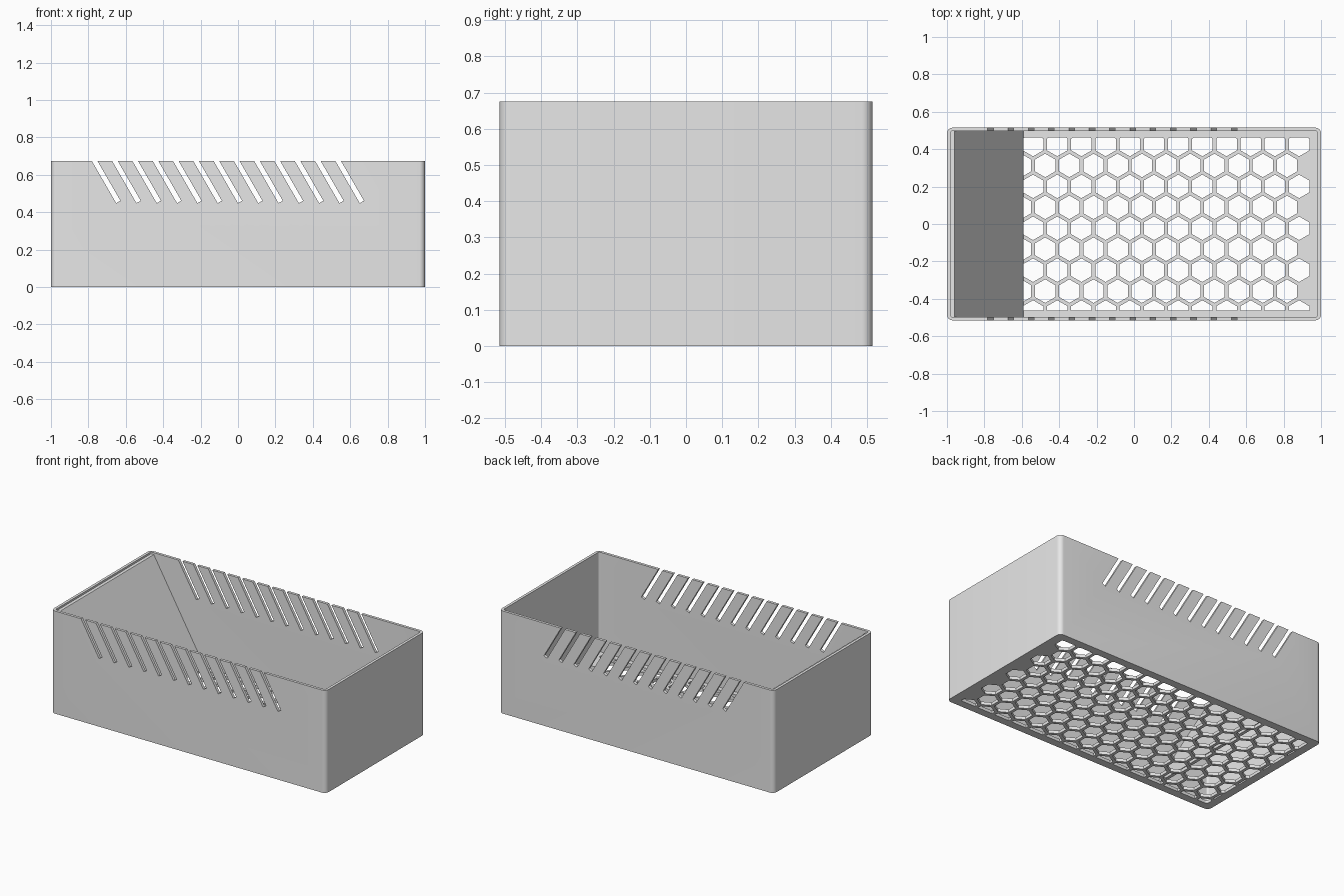
import bpy, bmesh, math
from mathutils import Vector, Matrix

if "Cube" in bpy.data.objects:
    bpy.data.objects.remove(bpy.data.objects["Cube"], do_unlink=True)

LENGTH, WIDTH, HEIGHT = 2.0, 1.03, 0.675
WALL, FLOOR, RADIUS = 0.018, 0.02, 0.03
IN_X, IN_Y = LENGTH / 2 - WALL, WIDTH / 2 - WALL

grey = bpy.data.materials.new("light_grey")
grey.use_nodes = True
grey.diffuse_color = (0.8, 0.8, 0.8, 1)
grey.node_tree.nodes["Principled BSDF"].inputs["Base Color"].default_value = (0.8, 0.8, 0.8, 1)


def add_object(name, bm):
    bmesh.ops.recalc_face_normals(bm, faces=bm.faces)
    mesh = bpy.data.meshes.new(name)
    bm.to_mesh(mesh)
    bm.free()
    mesh.materials.append(grey)
    obj = bpy.data.objects.new(name, mesh)
    bpy.context.collection.objects.link(obj)
    return obj


def prism(bm, outline, offset):
    """Extrude a closed outline of 3D points along an offset."""
    face = bm.faces.new([bm.verts.new(p) for p in outline])
    top = bmesh.ops.extrude_face_region(bm, geom=[face])["geom"]
    verts = [v for v in top if isinstance(v, bmesh.types.BMVert)]
    bmesh.ops.translate(bm, verts=verts, vec=offset)


def rounded_block(name, half_x, half_y, radius, z0, z1, steps=8):
    outline = []
    for corner, (sx, sy) in enumerate([(1, 1), (-1, 1), (-1, -1), (1, -1)]):
        for i in range(steps + 1):
            a = math.pi / 2 * (corner + i / steps)
            outline.append((sx * (half_x - radius) + radius * math.cos(a),
                            sy * (half_y - radius) + radius * math.sin(a), z0))
    bm = bmesh.new()
    prism(bm, outline, (0, 0, z1 - z0))
    return add_object(name, bm)


def boolean(obj, cutter, operation):
    cutter.hide_render = True
    mod = obj.modifiers.new("cut", 'BOOLEAN')
    mod.operation, mod.solver, mod.object = operation, 'EXACT', cutter
    bpy.context.view_layer.objects.active = obj
    bpy.ops.object.modifier_apply(modifier=mod.name)
    bpy.data.objects.remove(cutter, do_unlink=True)


# Open box with rounded upright corners
box = rounded_block("open_box", LENGTH / 2, WIDTH / 2, RADIUS, 0, HEIGHT)
boolean(box, rounded_block("cavity", IN_X, IN_Y, RADIUS - WALL, FLOOR, HEIGHT + 0.1), 'DIFFERENCE')

# Honeycomb holes, clipped to a rounded opening inside the floor border
PITCH, BAR = 0.1293, 0.02
hole_radius = (PITCH - BAR) / math.sqrt(3)
bm = bmesh.new()
for row in range(9):
    y = 0.425 - row * PITCH * math.sqrt(3) / 2
    for col in range(17):
        x = 0.818 + PITCH * (0.5 - col + 0.5 * (row % 2))
        x += 0 if row % 2 else PITCH
        x -= PITCH * (1 if row % 2 else 0.0)
        hexagon = [(x + hole_radius * math.sin(k * math.pi / 3),
                    y + hole_radius * math.cos(k * math.pi / 3), -0.05) for k in range(6)]
        prism(bm, hexagon, (0, 0, 0.08))
holes = add_object("honeycomb_holes", bm)
boolean(holes, rounded_block("opening", 0.947, 0.463, 0.015, -0.04, FLOOR + 0.005), 'INTERSECT')
boolean(box, holes, 'DIFFERENCE')

# Slanted slots through the top of both long walls
SLOT, SLOT_DEPTH = 0.026, 0.22
along = Vector((math.cos(math.radians(60)), 0, -math.sin(math.radians(60))))
across = Vector((along.z, 0, -along.x)) * (SLOT / 2)
bm = bmesh.new()
for side in (-1, 1):
    for i in range(13):
        top = Vector((-0.767 + i * 0.1085, side * (WIDTH / 2 - WALL / 2) - 0.015, HEIGHT))
        start, end = top - along * 0.06, top + along * (SLOT_DEPTH / -along.z)
        prism(bm, [start + across, start - across, end - across, end + across], (0, 0.03, 0))
boolean(box, add_object("slots", bm), 'DIFFERENCE')

# Sloping plate from the top of one end wall down to the floor
foot, thick = -0.59, 0.021
ledge_z = FLOOR + (foot - thick + IN_X) * math.tan(math.radians(60))
bm = bmesh.new()
prism(bm, [(-IN_X, -IN_Y, ledge_z), (-IN_X + thick, -IN_Y, ledge_z),
           (foot, -IN_Y, FLOOR), (foot - thick, -IN_Y, FLOOR)], (0, 2 * IN_Y, 0))
plate = add_object("sloping_plate", bm)

bpy.ops.object.select_all(action='DESELECT')
box.select_set(True)
bpy.context.view_layer.objects.active = box
bpy.ops.object.shade_smooth_by_angle(angle=math.radians(30))
